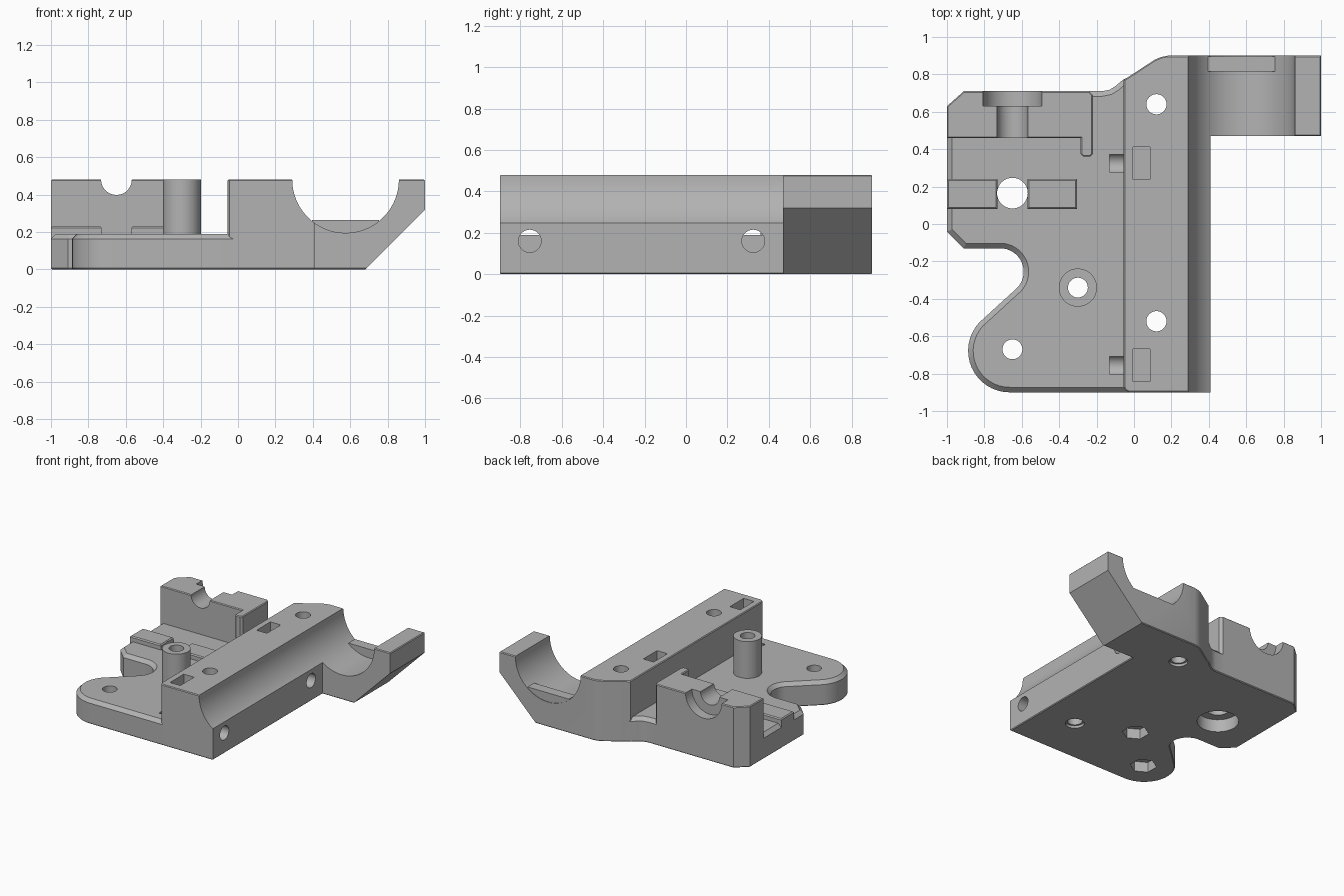
import bpy, bmesh
from math import pi, sin, cos, radians
from mathutils import Matrix

old = bpy.data.objects.get("Cube")
if old:
    bpy.data.objects.remove(old)

grey = bpy.data.materials.new("plain_grey")
grey.use_nodes = True
colour = (0.45, 0.45, 0.45, 1)
grey.diffuse_color = colour
grey.node_tree.nodes["Principled BSDF"].inputs["Base Color"].default_value = colour

TOP, DECK = 0.48, 0.19
MID = TOP / 2


def finish(name, bm):
    bmesh.ops.recalc_face_normals(bm, faces=bm.faces)
    mesh = bpy.data.meshes.new(name)
    bm.to_mesh(mesh)
    bm.free()
    mesh.materials.append(grey)
    ob = bpy.data.objects.new(name, mesh)
    bpy.context.collection.objects.link(ob)
    return ob


def arc(cx, cy, r, start, end, n=16):
    angles = [radians(start + (end - start) * i / n) for i in range(n + 1)]
    return [(cx + r * cos(a), cy + r * sin(a)) for a in angles]


def prism(name, outline, z0, z1, top_bevel=0.0, bottom_bevel=0.0):
    """Extrude a plan outline upwards, with chamfered rims."""
    bm = bmesh.new()
    face = bm.faces.new([bm.verts.new((x, y, z0)) for x, y in outline])
    ext = bmesh.ops.extrude_face_region(bm, geom=[face])
    bmesh.ops.translate(bm, vec=(0, 0, z1 - z0),
                        verts=[v for v in ext["geom"] if isinstance(v, bmesh.types.BMVert)])
    bmesh.ops.recalc_face_normals(bm, faces=bm.faces)
    for z, size in ((z1, top_bevel), (z0, bottom_bevel)):
        if size:
            rim = [e for e in bm.edges if all(abs(v.co.z - z) < 1e-5 for v in e.verts)]
            bmesh.ops.bevel(bm, geom=rim, offset=size, segments=1, affect='EDGES')
    return finish(name, bm)


def box(name, x0, x1, y0, y1, z0, z1, bevel=0.0):
    return prism(name, [(x0, y0), (x1, y0), (x1, y1), (x0, y1)], z0, z1, bevel)


def cylinder(name, centre, r, length, axis='Z', sides=48):
    bm = bmesh.new()
    turn = {'X': Matrix.Rotation(pi / 2, 4, 'Y'), 'Y': Matrix.Rotation(pi / 2, 4, 'X'),
            'Z': Matrix.Identity(4)}[axis]
    bmesh.ops.create_cone(bm, cap_ends=True, segments=sides, radius1=r, radius2=r,
                          depth=length, matrix=Matrix.Translation(centre) @ turn)
    return finish(name, bm)


def cut(ob, *cutters):
    """Subtract the cutters from the part and discard them."""
    bpy.context.view_layer.objects.active = ob
    for c in cutters:
        c.hide_render = True
        mod = ob.modifiers.new("cut", 'BOOLEAN')
        mod.operation, mod.solver, mod.object = 'DIFFERENCE', 'EXACT', c
        bpy.ops.object.modifier_apply(modifier=mod.name)
        bpy.data.objects.remove(c)


def drill(x, y, r, z0=-0.1, z1=0.6, sides=48):
    return cylinder("drill", (x, y, (z0 + z1) / 2), r, z1 - z0, 'Z', sides)


def side_bore(y):
    return cylinder("side_bore", (0.185, y, 0.16), 0.055, 0.63, 'X')


SIDE_BOLTS = (0.325, -0.755)
POST = (-0.3, -0.34)
LOBE_HOLE = (-0.65, -0.67)
WIRE_HOLE = (-0.65, 0.165)

# Base plate with rounded notch and front lobe
outline = [(-1, 0.5), (-1, -0.04), (-0.91, -0.13)]
outline += arc(-0.715, -0.255, 0.125, 90, -43)
outline += arc(-0.665, -0.678, 0.222, 137, 270)
outline += [(-0.02, -0.9), (-0.02, 0.79), (-0.06, 0.77), (-0.1, 0.737), (-0.13, 0.718),
            (-0.17, 0.71), (-0.25, 0.71), (-0.25, 0.5)]
plate = prism("base_plate", outline, 0, DECK, 0.027, 0.006)
cut(plate, drill(*WIRE_HOLE, 0.082), drill(*WIRE_HOLE, 0.15, -0.1, 0.1))
for spot in (POST, LOBE_HOLE):
    cut(plate, drill(*spot, 0.053), drill(*spot, 0.097, -0.1, 0.08, 6))
cut(plate, *[side_bore(y) for y in SIDE_BOLTS])

# Raised pads either side of the large hole
for name, x0, x1 in (("left_pad", -1, -0.73), ("right_pad", -0.57, -0.305)):
    pad = box(name, x0, x1, 0.08, 0.24, 0.12, 0.23, 0.008)
    cut(pad, drill(*WIRE_HOLE, 0.082))

# Hollow post
post = cylinder("hollow_post", (*POST, 0.31), 0.102, 0.34)
cut(post, drill(*POST, 0.053))

# Rear clamp block with stepped half-round saddle
block = prism("rear_clamp_block",
              [(-1, 0.46), (-0.285, 0.46), (-0.285, 0.375), (-0.27, 0.36), (-0.235, 0.36),
               (-0.22, 0.375), (-0.22, 0.69), (-0.24, 0.71), (-0.91, 0.71), (-1, 0.63)],
              0, TOP, 0.006, 0.006)
cut(block, cylinder("saddle", (-0.65, 0.6, TOP), 0.082, 0.6, 'Y'),
    cylinder("wide_saddle", (-0.65, 0.73, TOP), 0.157, 0.2, 'Y'))

# Long rail with side arm, hollowed by a half-round channel
rail = prism("rail_and_arm",
             [(-0.055, -0.87), (-0.045, -0.89), (-0.025, -0.9), (0.41, -0.9), (0.41, 0.47),
              (1, 0.47), (1, 0.9), (0.18, 0.9), (0.145, 0.893), (0.11, 0.878), (-0.055, 0.77)],
             0, TOP, 0.006, 0.006)
cut(rail, cylinder("channel", (0.575, 0, TOP), 0.285, 2.4, 'Y', 96))

# Sloped underside of the arm
bm = bmesh.new()
wedge = bm.faces.new([bm.verts.new((x, 0.3, z))
                      for x, z in ((0.58, -0.1), (1.1, -0.1), (1.1, 0.42))])
ext = bmesh.ops.extrude_face_region(bm, geom=[wedge])
bmesh.ops.translate(bm, vec=(0, 0.8, 0),
                    verts=[v for v in ext["geom"] if isinstance(v, bmesh.types.BMVert)])
cut(rail, finish("slope_cutter", bm))

# Bolt holes and nut slots in the rail
for y in (0.64, -0.52):
    cut(rail, drill(0.12, y, 0.054), drill(0.12, y, 0.068, -0.1, 0.02))
for y in SIDE_BOLTS:
    cut(rail, side_bore(y),
        box("nut_slot", -0.005, 0.085, y - 0.086, y + 0.086, 0.07, 0.6))

# Stop lip at the back of the channel
lip = box("channel_stop_lip", 0.395, 0.755, 0.815, 0.896, 0.12, 0.265)

# Smooth curved walls, keep hard edges
bpy.ops.object.select_all(action='DESELECT')
for ob in bpy.context.scene.objects:
    if ob.type == 'MESH' and grey.name in ob.data.materials:
        ob.select_set(True)
        bpy.context.view_layer.objects.active = ob
bpy.ops.object.shade_smooth_by_angle(angle=radians(25))
